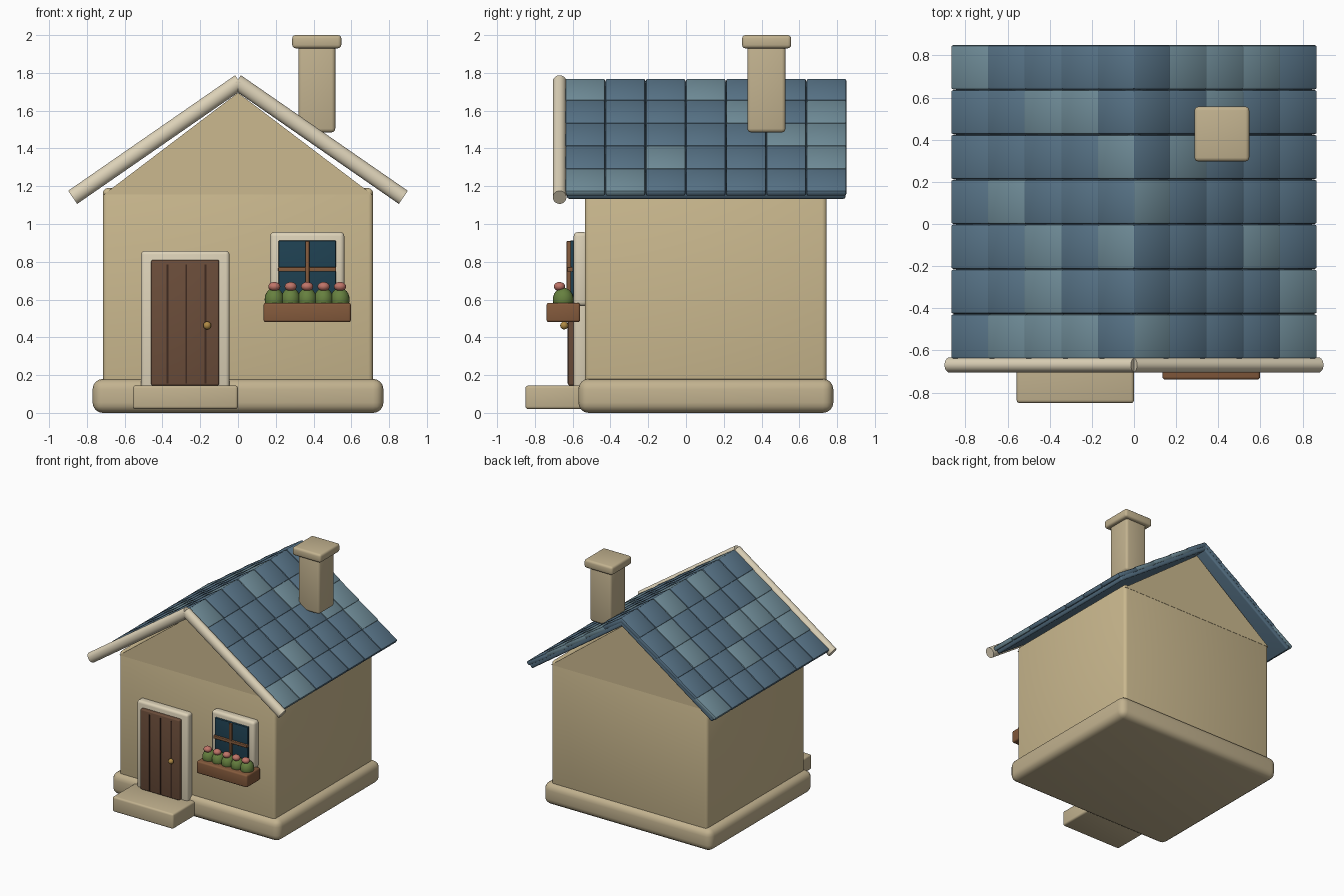
import bpy, bmesh
from math import radians, sin, cos, tan
from mathutils import Matrix, Vector

if "Cube" in bpy.data.objects:
    bpy.data.objects.remove(bpy.data.objects["Cube"])


def material(name, hexcode):
    m = bpy.data.materials.new(name)
    rgb = [int(hexcode[i:i + 2], 16) / 255 for i in (0, 2, 4)]
    m.diffuse_color = [((c + 0.055) / 1.055) ** 2.4 for c in rgb] + [1]
    m.use_nodes = True
    m.node_tree.nodes["Principled BSDF"].inputs["Base Color"].default_value = m.diffuse_color
    return m


WALL = material("plaster", "CBB98F")
STONE = material("stone", "C2B28F")
TRIM = material("trim", "DDD2B8")
SLATE = material("slate", "587488")
PALE = material("pale_slate", "708D99")
DOOR = material("door_wood", "6B4D3A")
DARK = material("groove", "3E2A20")
WOOD = material("wood", "845A3C")
GLASS = material("glass", "1F4152")
LEAF = material("leaf", "66803F")
PINK = material("petal", "BF7468")
BRASS = material("brass", "B08A45")


def finish(name, bm, mat, matrix=None):
    me = bpy.data.meshes.new(name)
    bmesh.ops.recalc_face_normals(bm, faces=bm.faces)
    if matrix:
        bmesh.ops.transform(bm, matrix=matrix, verts=bm.verts)
    for f in bm.faces:
        f.smooth = True
    bm.to_mesh(me)
    bm.free()
    me.set_sharp_from_angle(angle=radians(35))
    me.materials.append(mat)
    ob = bpy.data.objects.new(name, me)
    bpy.context.collection.objects.link(ob)
    return ob


def box(name, x, y, z, mat, bevel=0.0, matrix=None, segments=3):
    """Bevelled box given by its (min, max) range on each axis."""
    bm = bmesh.new()
    bmesh.ops.create_cube(bm, size=1)
    for v in bm.verts:
        v.co = [(r[0] + r[1]) / 2 + c * (r[1] - r[0]) for r, c in zip((x, y, z), v.co)]
    if bevel:
        bmesh.ops.bevel(bm, geom=bm.edges[:], offset=bevel, segments=segments,
                        profile=0.5, affect='EDGES', clamp_overlap=True)
    return finish(name, bm, mat, matrix)


def ball(name, centre, radii, mat):
    bm = bmesh.new()
    bmesh.ops.create_uvsphere(bm, u_segments=20, v_segments=12, radius=1)
    return finish(name, bm, mat,
                  Matrix.Translation(centre) @ Matrix.Diagonal((*radii, 1)))


# Base and walls
box("base", (-.77, .77), (-.57, .78), (0, .18), STONE, .055, segments=4)
box("walls", (-.715, .715), (-.535, .745), (.1, 1.19), WALL, .025)

# Gable prism
bm = bmesh.new()
tri = [bm.verts.new((x, -.537, z)) for x, z in ((-.712, 1.155), (.712, 1.155), (0, 1.695))]
face = bm.faces.new(tri)
ext = bmesh.ops.extrude_face_region(bm, geom=[face])
bmesh.ops.translate(bm, vec=(0, 1.284, 0),
                    verts=[g for g in ext["geom"] if isinstance(g, bmesh.types.BMVert)])
finish("gable", bm, WALL)

# Roof slopes: local x runs down the slope, local z is the outward normal
PITCH = radians(34.7)
ROWS, COLS = 5, 7
STEP, WIDTH = 1.058 / ROWS, 1.49 / COLS
pale_tiles = {
    "right": {(0, 0), (0, 3), (1, 4), (1, 6), (2, 5), (2, 6), (3, 2), (3, 6), (4, 0), (4, 1)},
    "left": {(4, 6), (2, 5), (1, 5), (0, 4), (3, 3), (2, 2), (0, 2), (2, 1),
             (3, 0), (2, 0), (1, 0)},
}
for side, sign in (("right", 1), ("left", -1)):
    slope = (Matrix.Diagonal((sign, 1, 1, 1)) @ Matrix.Translation((0, 0, 1.775))
             @ Matrix.Rotation(PITCH, 4, 'Y'))
    if sign < 0:
        # half turn keeps face winding correct instead of a true mirror
        slope = (Matrix.Rotation(radians(180), 4, 'Z') @ Matrix.Translation((0, 0, 1.775))
                 @ Matrix.Rotation(PITCH, 4, 'Y'))

    def y_range(a, b):
        return (a, b) if sign > 0 else (-b, -a)

    box("roof_slab_" + side, (0, 1.046), y_range(-.63, .845), (-.062, -.02), SLATE, .012, slope)
    for r in range(ROWS):
        for c in range(COLS):
            y0 = -.64 + c * WIDTH
            tilt = (slope @ Matrix.Translation(((r + 1) * STEP, 0, 0))
                    @ Matrix.Rotation(radians(-1.5), 4, 'Y'))
            tilt = slope @ Matrix.Translation(((r + 1) * STEP, 0, 0)) \
                @ Matrix.Rotation(radians(1.5) * -1, 4, 'Y')
            top = 0 if r == 0 else -.012
            box(f"roof_tile_{side}_{r}_{c}", (-STEP + top, 0), y_range(y0 + .001, y0 + WIDTH - .001),
                (-.032, .003), PALE if (r, c) in pale_tiles[side] else SLATE, .011,
                slope @ Matrix.Translation(((r + 1) * STEP, 0, 0))
                @ Matrix.Rotation(radians(-1.5), 4, 'Y'), 2)

    # Rounded verge rail along the front edge
    bm = bmesh.new()
    bmesh.ops.create_cone(bm, cap_ends=True, segments=24, radius1=1, radius2=1, depth=1)
    finish("verge_rail_" + side, bm, TRIM,
           slope @ Matrix.Translation((.543, -.669 * sign, -.023))
           @ Matrix.Rotation(radians(90), 4, 'Y') @ Matrix.Diagonal((.042, .036, 1.075, 1)))

# Chimney
box("chimney", (.32, .515), (.325, .527), (1.485, 1.96), STONE, .02)
box("chimney_cap", (.287, .547), (.297, .557), (1.93, 2.0), STONE, .018)

# Door and step
box("front_step", (-.557, 0), (-.85, -.54), (.02, .145), STONE, .015)
box("door_frame", (-.513, -.045), (-.595, -.52), (.1, .858), TRIM, .02)
box("door", (-.46, -.1), (-.625, -.57), (.145, .81), DOOR, .01)
for i, x in enumerate((-.374, -.274, -.172)):
    box(f"door_groove_{i}", (x - .005, x + .005), (-.628, -.61), (.155, .785), DARK)
ball("door_knob", (-.163, -.645, .463), (.021, .021, .021), BRASS)

# Window
box("window_frame", (.17, .563), (-.595, -.52), (.565, .957), TRIM, .022)
box("window_glass", (.215, .518), (-.612, -.58), (.6, .912), GLASS, .003)
box("window_bar_upright", (.357, .378), (-.632, -.6), (.6, .91), WOOD, .004)
box("window_bar_cross", (.213, .52), (-.63, -.6), (.748, .772), WOOD, .004)

# Flower box with five plants
box("flower_box", (.135, .598), (-.738, -.56), (.48, .583), WOOD, .013)
for i in range(5):
    x = .366 + (i - 2) * .087
    ball(f"shrub_{i}", (x, -.65, .6), (.051, .055, .062), LEAF)
    ball(f"flower_{i}", (x, -.67, .669), (.032, .03, .024), PINK)
